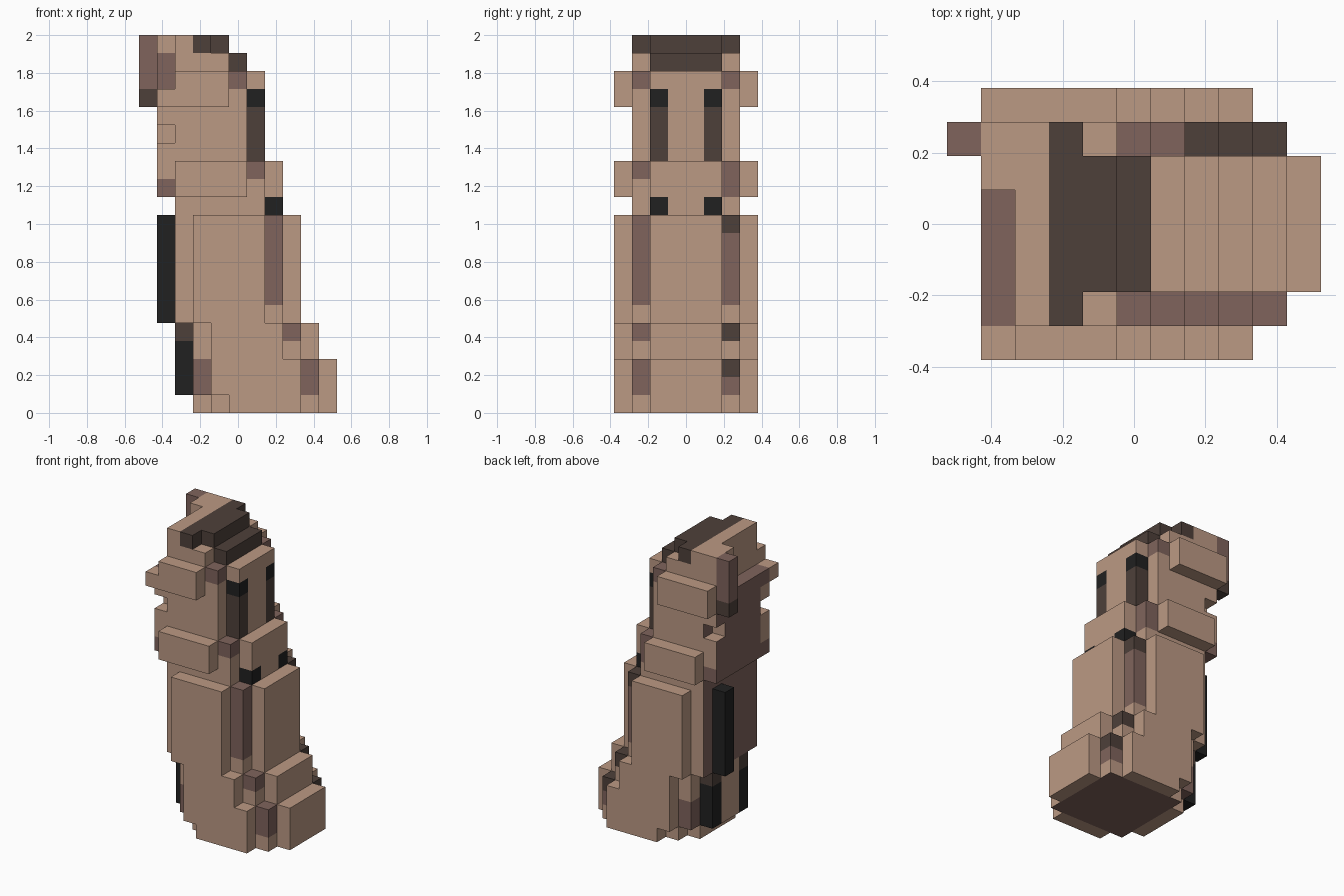
import bpy
import bmesh
from mathutils import Vector

CELL = 2 / 21                      # edge of one cube
CENTRE = Vector((5.5, 4, 0))       # grid point placed at the origin
DEPTH = 8                          # cells across y

cube = bpy.data.objects.get("Cube")
if cube:
    bpy.data.objects.remove(cube)


def make_material(name, rgb):
    mat = bpy.data.materials.new(name)
    mat.use_nodes = True
    colour = (*rgb, 1)
    mat.diffuse_color = colour
    shader = next(n for n in mat.node_tree.nodes if n.type == "BSDF_PRINCIPLED")
    shader.inputs["Base Color"].default_value = colour
    return mat


TAN, BROWN, DARK, BLACK = range(4)
materials = [
    make_material("tan_skin", (0.50, 0.32, 0.23)),
    make_material("crease_brown", (0.215, 0.127, 0.107)),
    make_material("dark_brown", (0.076, 0.051, 0.042)),
    make_material("soft_black", (0.015, 0.015, 0.015)),
]

owner = {}    # cell -> part name
paint = {}    # cell -> colour


def box(x, y, z):
    return [(i, j, k) for i in range(*x) for j in range(*y) for k in range(*z)]


def both(x, y, z):
    """The box and its mirror image across the depth."""
    return box(x, y, z) + box(x, (DEPTH - y[1], DEPTH - y[0]), z)


def fill(part, cells):
    for c in cells:
        owner[c] = part


def colour(value, cells):
    for c in cells:
        paint[c] = value


def stack(part, y, base, layers):
    """Pile up layers given as (top, first x, end x)."""
    for top, x0, x1 in layers:
        fill(part, both((x0, x1), y, (base, top)))
        base = top


# Core: the thick middle, stepping back as it rises
stack("finger_core", (2, 6), 0, [
    (1, 3, 11), (3, 2, 11), (5, 2, 10), (11, 2, 9), (12, 2, 8),
    (14, 1, 8), (18, 1, 7), (19, 2, 7), (20, 2, 6), (21, 2, 5)])

# Side layers: one cube thick on each side of the core
stack("finger_sides", (1, 2), 0, [
    (1, 4, 10), (3, 3, 10), (5, 3, 9), (11, 2, 8), (12, 2, 7), (14, 1, 7),
    (15, 1, 6), (16, 2, 6), (18, 1, 6), (19, 2, 6), (20, 2, 5), (21, 2, 4)])

# Outer pads: lower segment, middle knuckle, upper knuckle
stack("lower_pads", (0, 1), 0, [(1, 5, 9), (3, 4, 9), (5, 4, 8), (11, 3, 7)])
stack("middle_pads", (0, 1), 12, [(14, 2, 6)])
stack("upper_pads", (0, 1), 17, [(18, 1, 5), (19, 2, 5)])
fill("upper_pads", box((1, 2), (7, 8), (18, 19)))

# Raised corner, tip column and back strip
fill("raised_corner", box((1, 2), (5, 7), (18, 21)))
fill("tip_column", box((0, 1), (6, 7), (17, 21)))
fill("back_strip", box((1, 2), (5, 6), (5, 11)))

# Brown creases in the grooves beside the core
for x, z in ((9, (1, 3)), (8, (4, 5)), (7, (6, 11)), (6, (13, 14)),
             (5, (18, 19)), (3, (1, 3)), (1, (12, 13))):
    colour(BROWN, both((x, x + 1), (1, 2), z))
colour(BROWN, box((6, 7), (6, 7), (12, 13)))
for x, z in ((9, 2), (8, 4), (7, 10)):
    colour(DARK, box((x, x + 1), (6, 7), (z, z + 1)))

# Hollow and column behind the tip
colour(BROWN, box((1, 2), (1, 5), (17, 18)))
colour(BROWN, box((1, 2), (5, 6), (18, 20)))
colour(BROWN, box((0, 1), (6, 7), (18, 21)))
colour(DARK, box((0, 1), (6, 7), (17, 18)))

# Dark cap on the tip
colour(DARK, box((3, 4), (1, 7), (20, 21)))
colour(DARK, box((4, 5), (2, 6), (20, 21)))
colour(DARK, box((5, 6), (2, 6), (19, 20)))

# Dark stripes up the front, knuckle spots and back strips
colour(DARK, both((6, 7), (2, 3), (14, 17)))
colour(BLACK, both((6, 7), (2, 3), (17, 18)))
colour(BLACK, both((7, 8), (2, 3), (11, 12)))
colour(BLACK, both((2, 3), (2, 3), (1, 4)))
colour(DARK, both((2, 3), (2, 3), (4, 5)))
colour(BLACK, box((1, 2), (5, 6), (5, 11)))


def face_colour(cell, normal):
    """Cell paint, with brown on the back and the inner underside."""
    i, j, k = cell
    if cell in paint:
        return paint[cell]
    if normal.x < 0 and 5 <= k < 17 and 1 <= j < 7:
        if i == 2 or (i == 1 and j > 1):
            return BROWN
    if normal.z < 0 and k == 0 and 1 <= j < 7 and 4 <= i < 10:
        return BROWN
    return TAN


def exposed_faces(cell):
    """Corners and normal of each side with no neighbour."""
    for axis in range(3):
        for sign in (-1, 1):
            n = Vector((0, 0, 0))
            n[axis] = sign
            if tuple(int(a + b) for a, b in zip(cell, n)) in owner:
                continue
            u, v = Vector((0, 0, 0)), Vector((0, 0, 0))
            u[(axis + 1) % 3] = 0.5
            v[(axis + 2) % 3] = 0.5 * sign
            mid = Vector(cell) + Vector((0.5, 0.5, 0.5)) + n / 2
            yield [mid - u - v, mid + u - v, mid + u + v, mid - u + v], n


# Build one flat-shaded mesh per part, keeping only outside faces
for part in dict.fromkeys(owner.values()):
    bm = bmesh.new()
    for cell in [c for c, p in owner.items() if p == part]:
        for corners, normal in exposed_faces(cell):
            verts = [bm.verts.new((p - CENTRE) * CELL) for p in corners]
            bm.faces.new(verts).material_index = face_colour(cell, normal)
    bmesh.ops.remove_doubles(bm, verts=bm.verts[:], dist=CELL / 100)
    bmesh.ops.dissolve_limit(bm, angle_limit=0.01, verts=bm.verts[:],
                             edges=bm.edges[:], delimit={"MATERIAL"})
    mesh = bpy.data.meshes.new(part)
    bm.to_mesh(mesh)
    bm.free()
    for mat in materials:
        mesh.materials.append(mat)
    bpy.context.collection.objects.link(bpy.data.objects.new(part, mesh))
